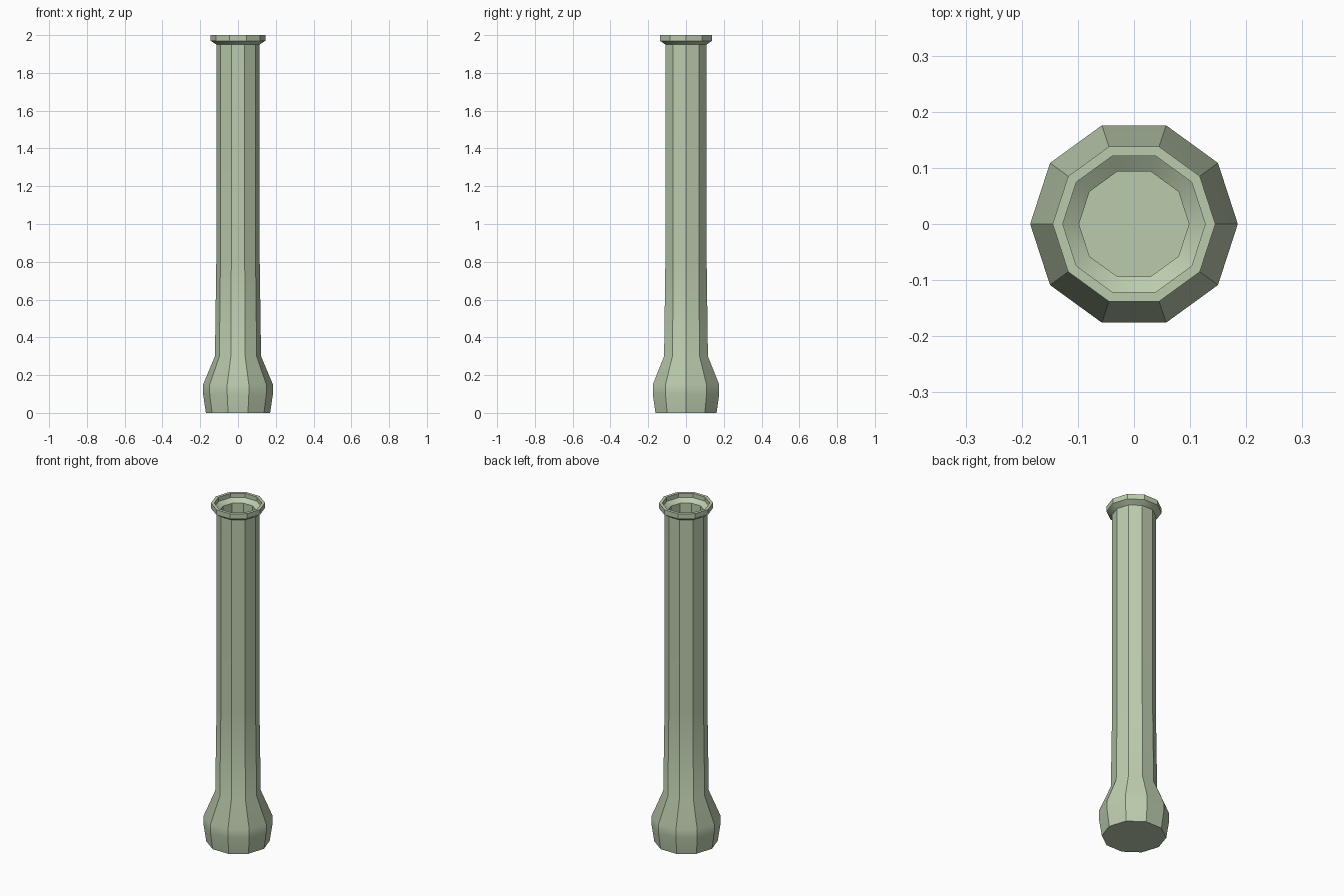
import bpy, bmesh, math

if "Cube" in bpy.data.objects:
    bpy.data.objects.remove(bpy.data.objects["Cube"])

SIDES = 10
# Closed profile (radius, z): outer skin from the foot up, then the hollow bore down
PROFILE = [
    (0.17, 0.0), (0.185, 0.10), (0.185, 0.15),   # bulbous foot
    (0.122, 0.30), (0.115, 0.80), (0.115, 1.95),  # shaft
    (0.145, 1.97), (0.145, 2.0),                  # flared rim
    (0.127, 2.0), (0.127, 1.975),                 # inside of rim
    (0.098, 1.955), (0.098, 0.80), (0.104, 0.30), # bore
    (0.165, 0.15), (0.165, 0.10), (0.153, 0.02),  # inside of foot
]


def lathe(name, profile, sides):
    bm = bmesh.new()
    rings = []
    for r, z in profile:
        rings.append([bm.verts.new((r * math.cos(2 * math.pi * i / sides),
                                    r * math.sin(2 * math.pi * i / sides), z))
                      for i in range(sides)])
    for low, high in zip(rings, rings[1:]):
        for i in range(sides):
            j = (i + 1) % sides
            bm.faces.new((low[i], low[j], high[j], high[i]))
    # Underside and bore floor
    bm.faces.new(rings[0][::-1])
    bm.faces.new(rings[-1])
    bmesh.ops.recalc_face_normals(bm, faces=bm.faces)
    mesh = bpy.data.meshes.new(name)
    bm.to_mesh(mesh)
    bm.free()
    obj = bpy.data.objects.new(name, mesh)
    bpy.context.collection.objects.link(obj)
    return obj


tube = lathe("hollow_tube", PROFILE, SIDES)

# Soft bands around the foot, crisp vertical facets
bpy.context.view_layer.objects.active = tube
tube.select_set(True)
bpy.ops.object.shade_smooth_by_angle(angle=math.radians(30))

# Pale green paint
mat = bpy.data.materials.new("pale_green")
mat.diffuse_color = (0.50, 0.60, 0.42, 1)
mat.use_nodes = True
mat.node_tree.nodes["Principled BSDF"].inputs["Base Color"].default_value = mat.diffuse_color
tube.data.materials.append(mat)
